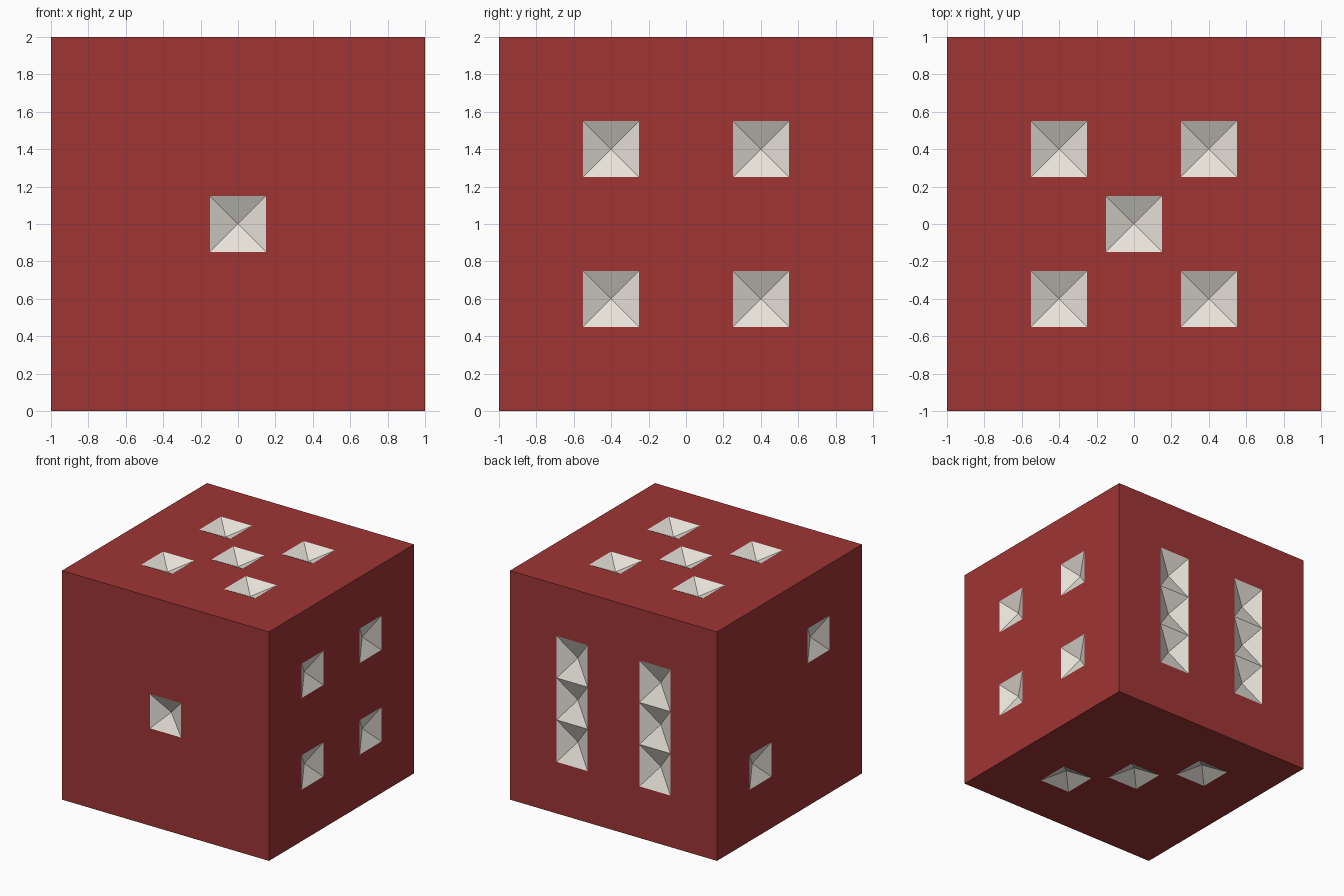
import bpy, bmesh
from mathutils import Vector

if "Cube" in bpy.data.objects:
    bpy.data.objects.remove(bpy.data.objects["Cube"])

PIP = 0.15      # half width of a pip
DEPTH = 0.08    # depth of the pyramid pit
X, Y, Z = Vector((1, 0, 0)), Vector((0, 1, 0)), Vector((0, 0, 1))


def material(name, color):
    m = bpy.data.materials.new(name)
    m.diffuse_color = color
    m.use_nodes = True
    m.node_tree.nodes["Principled BSDF"].inputs["Base Color"].default_value = m.diffuse_color
    return m


def add_side(bm, u, v, pips, half_v=PIP):
    """One side of the cube: a grid cut along the pip borders, pip cells sunk to a point."""
    n = u.cross(v)

    def lines(axis, half):
        cuts = {round(p[axis] + s * half, 4) for p in pips for s in (-1, 1)}
        return sorted(cuts | {-1.0, 1.0})

    def vert(a, b, depth=0.0):
        return bm.verts.new(Z + n * (1 - depth) + u * a + v * b)

    us, vs = lines(0, PIP), lines(1, half_v)
    grid = [[vert(a, b) for b in vs] for a in us]
    for i in range(len(us) - 1):
        for j in range(len(vs) - 1):
            quad = [grid[i][j], grid[i + 1][j], grid[i + 1][j + 1], grid[i][j + 1]]
            cu, cv = (us[i] + us[i + 1]) / 2, (vs[j] + vs[j + 1]) / 2
            if any(abs(cu - p[0]) < 0.01 and abs(cv - p[1]) < 0.01 for p in pips):
                tip = vert(cu, cv, DEPTH)
                for k in range(4):
                    bm.faces.new((quad[k], quad[(k + 1) % 4], tip)).material_index = 1
            else:
                bm.faces.new(quad)


D = 0.4
corners = [(a, b) for a in (-D, D) for b in (-D, D)]
diagonal = [(-D, -D), (D, D)]
third = 1.1 / 3   # the six's pips touch, three to a column

bm = bmesh.new()
add_side(bm, X, Z, [(0, 0)])                      # front: one
add_side(bm, -Y, Z, diagonal)                     # left: two
add_side(bm, X, -Y, diagonal + [(0, 0)])          # bottom: three
add_side(bm, Y, Z, corners)                       # right: four
add_side(bm, X, Y, corners + [(0, 0)])            # top: five
add_side(bm, -X, Z, [(a, k * third) for a in (-D, D) for k in (-1, 0, 1)], third / 2)  # back: six
bmesh.ops.remove_doubles(bm, verts=bm.verts, dist=0.0005)

mesh = bpy.data.meshes.new("die")
bm.to_mesh(mesh)
bm.free()
mesh.materials.append(material("red", (0.35, 0.035, 0.035, 1)))
mesh.materials.append(material("ivory", (0.8, 0.77, 0.7, 1)))
bpy.context.collection.objects.link(bpy.data.objects.new("die", mesh))
